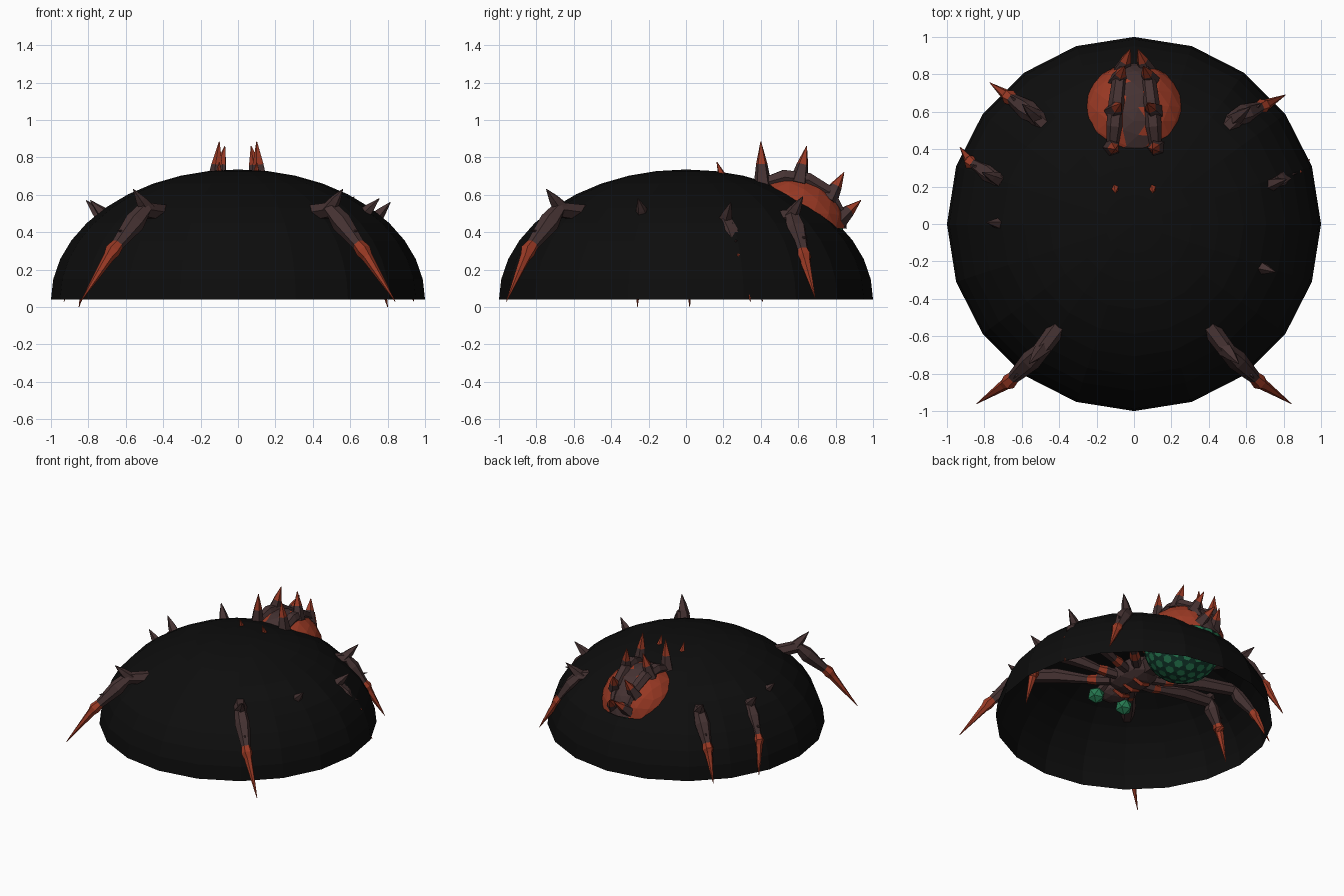
import bpy, bmesh, math
from mathutils import Vector, Matrix

if "Cube" in bpy.data.objects:
    bpy.data.objects.remove(bpy.data.objects["Cube"])


def mat(name, rgb):
    m = bpy.data.materials.new(name)
    m.diffuse_color = (*rgb, 1)
    m.use_nodes = True
    m.node_tree.nodes["Principled BSDF"].inputs["Base Color"].default_value = m.diffuse_color
    return m


BLACK = mat("black", (0.004, 0.004, 0.004))
BROWN = mat("dark brown", (0.06, 0.032, 0.032))
ORANGE = mat("burnt orange", (0.33, 0.042, 0.018))
GREEN = mat("green", (0.02, 0.20, 0.085))
DARKGREEN = mat("dark green", (0.006, 0.04, 0.025))


def finish(bm, name, mats):
    me = bpy.data.meshes.new(name)
    bm.to_mesh(me)
    bm.free()
    for m in mats:
        me.materials.append(m)
    ob = bpy.data.objects.new(name, me)
    bpy.context.collection.objects.link(ob)
    return ob


def ellipsoid(name, centre, radii, mats, sub=2):
    bm = bmesh.new()
    bmesh.ops.create_icosphere(bm, subdivisions=sub, radius=1)
    bm.transform(Matrix.Translation(centre) @ Matrix.Diagonal((*radii, 1)))
    return finish(bm, name, mats)


def tube(name, pts, radii, cols, sides=6):
    """Faceted tapering tube; cols gives 0 brown / 1 orange per segment."""
    bm = bmesh.new()
    pts = [Vector(p) for p in pts]
    rings = []
    for i, p in enumerate(pts):
        t = (pts[min(i + 1, len(pts) - 1)] - pts[max(i - 1, 0)]).normalized()
        ref = Vector((0, 0, 1)) if abs(t.z) < 0.97 else Vector((0, 1, 0))
        u = t.cross(ref).normalized()
        v = u.cross(t)
        rings.append([bm.verts.new(p + radii[i] * (u * math.cos(a) + v * math.sin(a)))
                      for a in (2 * math.pi * k / sides for k in range(sides))])
    for i in range(len(pts) - 1):
        for k in range(sides):
            n = (k + 1) % sides
            f = bm.faces.new((rings[i][k], rings[i][n], rings[i + 1][n], rings[i + 1][k]))
            f.material_index = cols[i]
    bm.faces.new(rings[0])
    bm.faces.new(rings[-1]).material_index = cols[-1]
    bmesh.ops.recalc_face_normals(bm, faces=bm.faces)
    return finish(bm, name, (BROWN, ORANGE))


def spike(name, base, tip, r, tipped=True):
    b, t = Vector(base), Vector(tip)
    tube(name, (b, b.lerp(t, 0.5), t), (r, r * 0.62, 0.002), (0, 1 if tipped else 0), 5)


# Open black dome
bm = bmesh.new()
bmesh.ops.create_uvsphere(bm, u_segments=20, v_segments=20, radius=1)
bmesh.ops.delete(bm, geom=[v for v in bm.verts if v.co.z < -0.01], context='VERTS')
bm.transform(Matrix.Translation((0, 0, 0.04)) @ Matrix.Diagonal((1, 1, 0.695, 1)))
finish(bm, "dome", (BLACK,))

# Abdomen with round green cells on a dark net
C = Vector((0, 0.55, 0.42))
bm = bmesh.new()
bmesh.ops.create_icosphere(bm, subdivisions=3, radius=1)
res = bmesh.ops.bevel(bm, geom=list(bm.verts), offset=38, offset_type='PERCENT',
                      affect='VERTICES', segments=1, profile=0.5)
for f in bm.faces:
    f.material_index = 1
for f in res['faces']:
    f.material_index = 0
bm.transform(Matrix.Translation(C) @ Matrix.Diagonal((0.28, 0.295, 0.28, 1)))
finish(bm, "abdomen", (GREEN, DARKGREEN))

# Orange shell over the abdomen, with a dark strip along the crest
bm = bmesh.new()
bmesh.ops.create_icosphere(bm, subdivisions=3, radius=1)
bmesh.ops.delete(bm, geom=[v for v in bm.verts if v.co.z < -0.15], context='VERTS')
bm.transform(Matrix.Translation(C) @ Matrix.Diagonal((0.295, 0.31, 0.29, 1)))
for f in bm.faces:
    if abs(f.calc_center_median().x) < 0.065:
        f.material_index = 1
finish(bm, "abdomen_shell", (ORANGE, BROWN))

# Crest ridges and curved spikes, one row each side
for s, side in ((1, "right"), (-1, "left")):
    arc = [C + Vector((s * (0.115 - 0.012 * k), 0.295 * math.cos(a), 0.275 * math.sin(a)))
           for k, a in enumerate(math.radians(d) for d in (120, 95, 70, 45, 20))]
    tube(f"crest_ridge_{side}", arc, (0.03, 0.045, 0.045, 0.04, 0.02), (0, 0, 0, 0))
    for k, (b, t) in enumerate((((0.12, 0.41, 0.64), (0.10, 0.40, 0.885)),
                                ((0.11, 0.60, 0.66), (0.07, 0.645, 0.86)),
                                ((0.09, 0.76, 0.57), (0.05, 0.845, 0.72)),
                                ((0.07, 0.81, 0.46), (0.02, 0.935, 0.57)))):
        spike(f"crest_spike_{side}_{k + 1}", (s * b[0], *b[1:]), (s * t[0], *t[1:]), 0.052)
    spike(f"thorax_horn_{side}", (s * 0.10, 0.27, 0.5), (s * 0.10, 0.165, 0.775), 0.065)

# Thorax, waist, head
ellipsoid("thorax", (0, 0.0, 0.42), (0.15, 0.24, 0.11), (BROWN,))
tube("waist", ((0, 0.15, 0.42), (0, 0.35, 0.43)), (0.08, 0.1), (0,))
ellipsoid("head", (0, -0.23, 0.39), (0.11, 0.12, 0.085), (BROWN,))
for k, y in enumerate((-0.14, -0.03, 0.08)):
    tube(f"belly_band_{k + 1}", ((-0.07, y, 0.33), (0, y, 0.31), (0.07, y, 0.33)),
         (0.015, 0.02, 0.015), (1, 1), 4)

# Green palps hanging beside the head
for s, side in ((1, "right"), (-1, "left")):
    ellipsoid(f"palp_bulb_{side}", (s * 0.13, -0.27, 0.32), (0.065, 0.065, 0.065), (GREEN,), 1)
    tube(f"palp_arm_{side}", ((s * 0.08, -0.16, 0.42), (s * 0.12, -0.26, 0.35)),
         (0.035, 0.025), (0,), 5)

# Legs: hip, knee, ankle, tip
LEGS = {
    "front_right": ((0.10, -0.14, 0.40), (0.50, -0.68, 0.52), (0.67, -0.845, 0.30), (0.84, -0.96, 0.03)),
    "front_left": ((-0.10, -0.14, 0.40), (-0.50, -0.68, 0.52), (-0.67, -0.845, 0.30), (-0.84, -0.96, 0.03)),
    "second_right": ((0.12, -0.05, 0.40), (0.67, -0.23, 0.47), (0.74, -0.25, 0.26), (0.80, -0.26, 0.0)),
    "second_left": ((-0.12, -0.05, 0.40), (-0.70, 0.0, 0.46), (-0.79, 0.01, 0.26), (-0.85, 0.02, 0.0)),
    "third_right": ((0.12, 0.06, 0.40), (0.73, 0.21, 0.45), (0.86, 0.28, 0.26), (0.94, 0.345, 0.03)),
    "third_left": ((-0.12, 0.06, 0.40), (-0.73, 0.24, 0.46), (-0.87, 0.33, 0.26), (-0.93, 0.41, 0.03)),
    "back_right": ((0.10, 0.15, 0.40), (0.55, 0.57, 0.48), (0.69, 0.63, 0.27), (0.81, 0.69, 0.05)),
    "back_left": ((-0.10, 0.15, 0.40), (-0.53, 0.58, 0.48), (-0.67, 0.68, 0.27), (-0.77, 0.755, 0.05)),
}
for name, pts in LEGS.items():
    hip, knee, ankle, tip = map(Vector, pts)
    rise = Vector((0, 0, 0.02))
    tube(f"{name}_leg",
         (hip, hip.lerp(knee, 0.15), hip.lerp(knee, 0.25), hip.lerp(knee, 0.6) + rise, knee,
          knee.lerp(ankle, 0.3), knee.lerp(ankle, 0.85), ankle, ankle.lerp(tip, 0.12), tip),
         (0.035, 0.04, 0.032, 0.052, 0.045, 0.056, 0.034, 0.042, 0.03, 0.002),
         (0, 1, 0, 0, 0, 0, 1, 1, 1))
    # Knee spur and small shin thorn
    out = Vector((tip.x - hip.x, tip.y - hip.y, 0)).normalized()
    spike(f"{name}_knee_spur", knee - out * 0.02, knee + out * 0.09 + Vector((0, 0, 0.11)), 0.045, False)
    shin = knee.lerp(ankle, 0.55)
    spike(f"{name}_shin_thorn", shin, shin + out * 0.075 + Vector((0, 0, 0.01)), 0.015, False)
